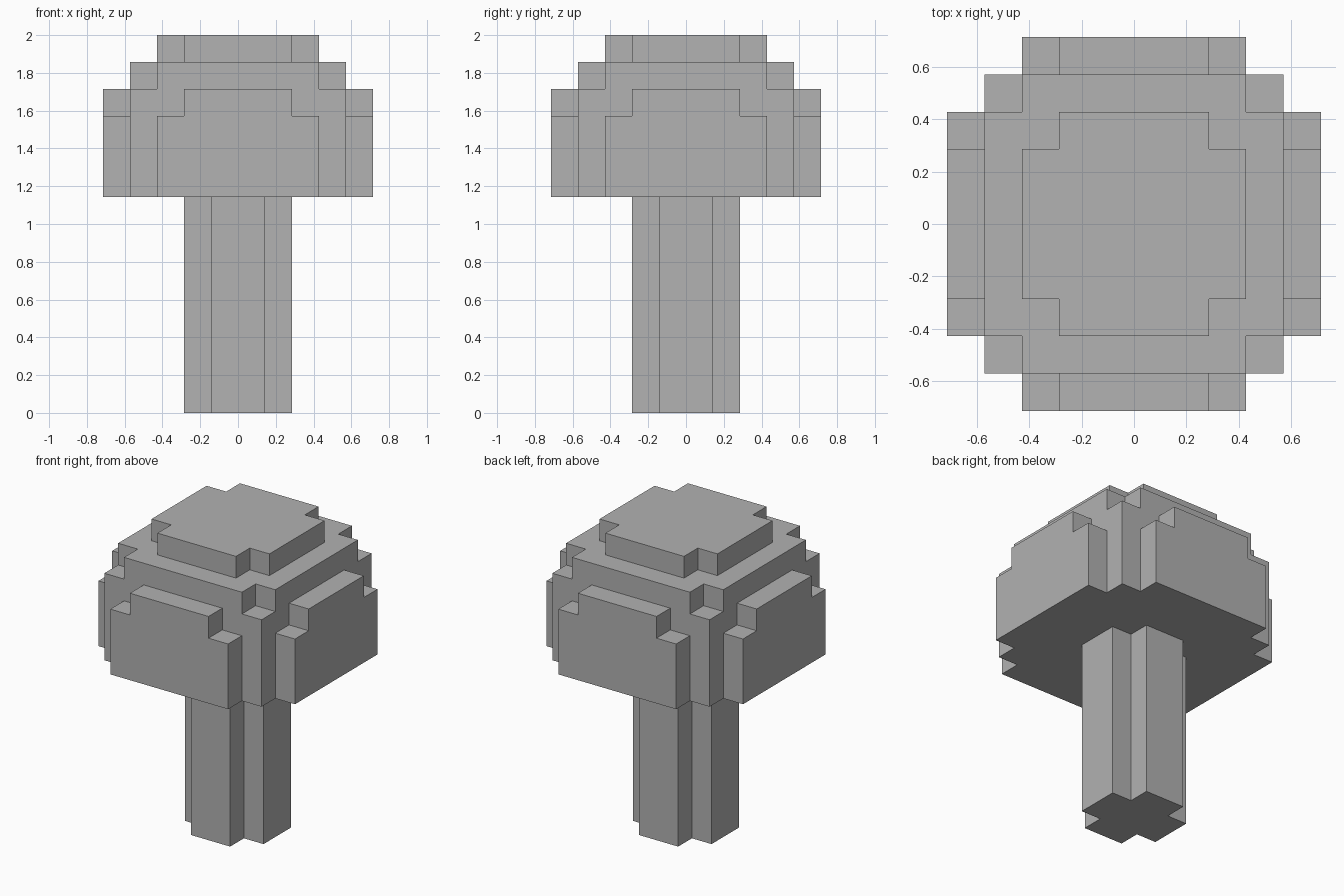
import bpy, bmesh
from mathutils import Vector
from itertools import product

cube = bpy.data.objects.get("Cube")
if cube:
    bpy.data.objects.remove(cube)

U = 1 / 7  # edge of one block

grey = bpy.data.materials.new("plain grey")
grey.use_nodes = True
colour = (0.445, 0.445, 0.445, 1)
grey.diffuse_color = colour
grey.node_tree.nodes["Principled BSDF"].inputs["Base Color"].default_value = colour


def blocks(a, b, z0, z1):
    """Cells of a box with half sizes a, b in blocks."""
    return set(product(range(-a, a), range(-b, b), range(z0, z1)))


def cross(a, b, z0, z1):
    """Cells of a square with notched corners."""
    return blocks(a, b, z0, z1) | blocks(b, a, z0, z1)


def build(name, cells, solid):
    """Skin the cells with their exposed sides, merged into large flat faces."""
    bm = bmesh.new()
    for cell in cells:
        for axis, sign in product(range(3), (-1, 1)):
            n = [0, 0, 0]
            n[axis] = sign
            if tuple(c + d for c, d in zip(cell, n)) in solid:
                continue
            normal = Vector(n)
            u = Vector((n[1], n[2], n[0])).normalized()
            v = normal.cross(u)
            centre = Vector(cell) + Vector((0.5, 0.5, 0.5)) + normal / 2
            ring = [(-1, -1), (1, -1), (1, 1), (-1, 1)]
            bm.faces.new([bm.verts.new((centre + (u * i + v * j) / 2) * U) for i, j in ring])
    bmesh.ops.remove_doubles(bm, verts=bm.verts, dist=U / 100)
    bmesh.ops.dissolve_limit(bm, angle_limit=0.01, verts=bm.verts, edges=bm.edges)
    mesh = bpy.data.meshes.new(name)
    bm.to_mesh(mesh)
    bm.free()
    mesh.materials.append(grey)
    obj = bpy.data.objects.new(name, mesh)
    bpy.context.scene.collection.objects.link(obj)


# Trunk: notched column
trunk = cross(2, 1, 0, 8)

# Crown: square core, four stepped side slabs, two stepped tiers on top
crown = blocks(4, 4, 8, 12) | cross(5, 3, 8, 11) | cross(5, 2, 11, 12)
crown |= cross(4, 3, 12, 13) | cross(3, 2, 13, 14)

build("trunk", trunk, trunk | crown)
build("crown", crown, trunk | crown)
